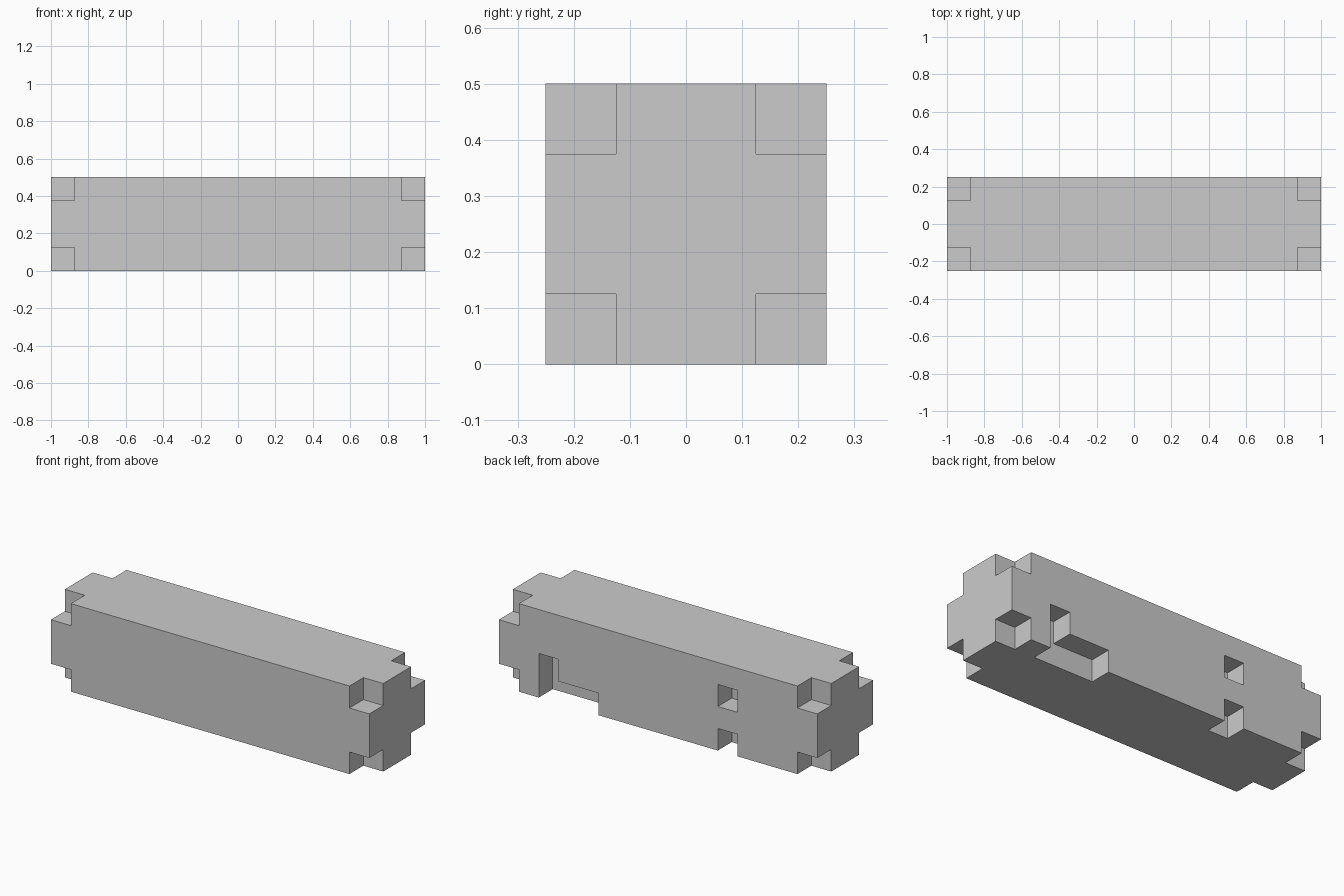
import bpy, bmesh
from itertools import product

if "Cube" in bpy.data.objects:
    bpy.data.objects.remove(bpy.data.objects["Cube"])

U = 0.125          # grid step of the blocky design
E = 0.05           # cutter overshoot beyond the surface

grey = bpy.data.materials.new("plain grey")
grey.diffuse_color = (0.6, 0.6, 0.6, 1)
grey.use_nodes = True
grey.node_tree.nodes["Principled BSDF"].inputs["Base Color"].default_value = grey.diffuse_color


def prism(bm, profile, y0, y1):
    """Extrude an x-z outline from y0 to y1."""
    face = bm.faces.new([bm.verts.new((x, y0, z)) for x, z in profile])
    new = bmesh.ops.extrude_face_region(bm, geom=[face])["geom"]
    verts = [v for v in new if isinstance(v, bmesh.types.BMVert)]
    bmesh.ops.translate(bm, vec=(0, y1 - y0, 0), verts=verts)


def rect(x0, x1, z0, z1):
    return [(x0, z0), (x1, z0), (x1, z1), (x0, z1)]


def finish(bm, name):
    bmesh.ops.recalc_face_normals(bm, faces=bm.faces)
    mesh = bpy.data.meshes.new(name)
    bm.to_mesh(mesh)
    bm.free()
    mesh.materials.append(grey)
    obj = bpy.data.objects.new(name, mesh)
    bpy.context.collection.objects.link(obj)
    return obj


# Main beam
bm = bmesh.new()
prism(bm, rect(-1, 1, 0, 0.5), -0.25, 0.25)
beam = finish(bm, "beam")

bm = bmesh.new()
# Cube notches at all eight corners
for sx, sy, top in product((-1, 1), (-1, 1), (False, True)):
    z0, z1 = (0.5 - U, 0.5 + E) if top else (-E, U)
    xs = sorted((sx * (1 - U), sx * (1 + E)))
    ys = sorted((sy * (0.25 - U), sy * (0.25 + E)))
    prism(bm, rect(*xs, z0, z1), *ys)

# Back face: stepped notch, square pocket and bottom edge notch
back = (0.25 - U, 0.25 + E)
prism(bm, [(3*U, -E), (6*U, -E), (6*U, 2*U), (5*U, 2*U), (5*U, U), (3*U, U)], *back)
prism(bm, rect(-4*U, -3*U, 2*U, 3*U), *back)
prism(bm, rect(-4*U, -3*U, -E, U), *back)
cutter = finish(bm, "notch_cutter")
cutter.hide_render = True

# Cut the notches and drop the helper
mod = beam.modifiers.new("notches", "BOOLEAN")
mod.operation = "DIFFERENCE"
mod.solver = "EXACT"
mod.object = cutter
bpy.context.view_layer.objects.active = beam
bpy.ops.object.modifier_apply(modifier=mod.name)
bpy.data.objects.remove(cutter)
